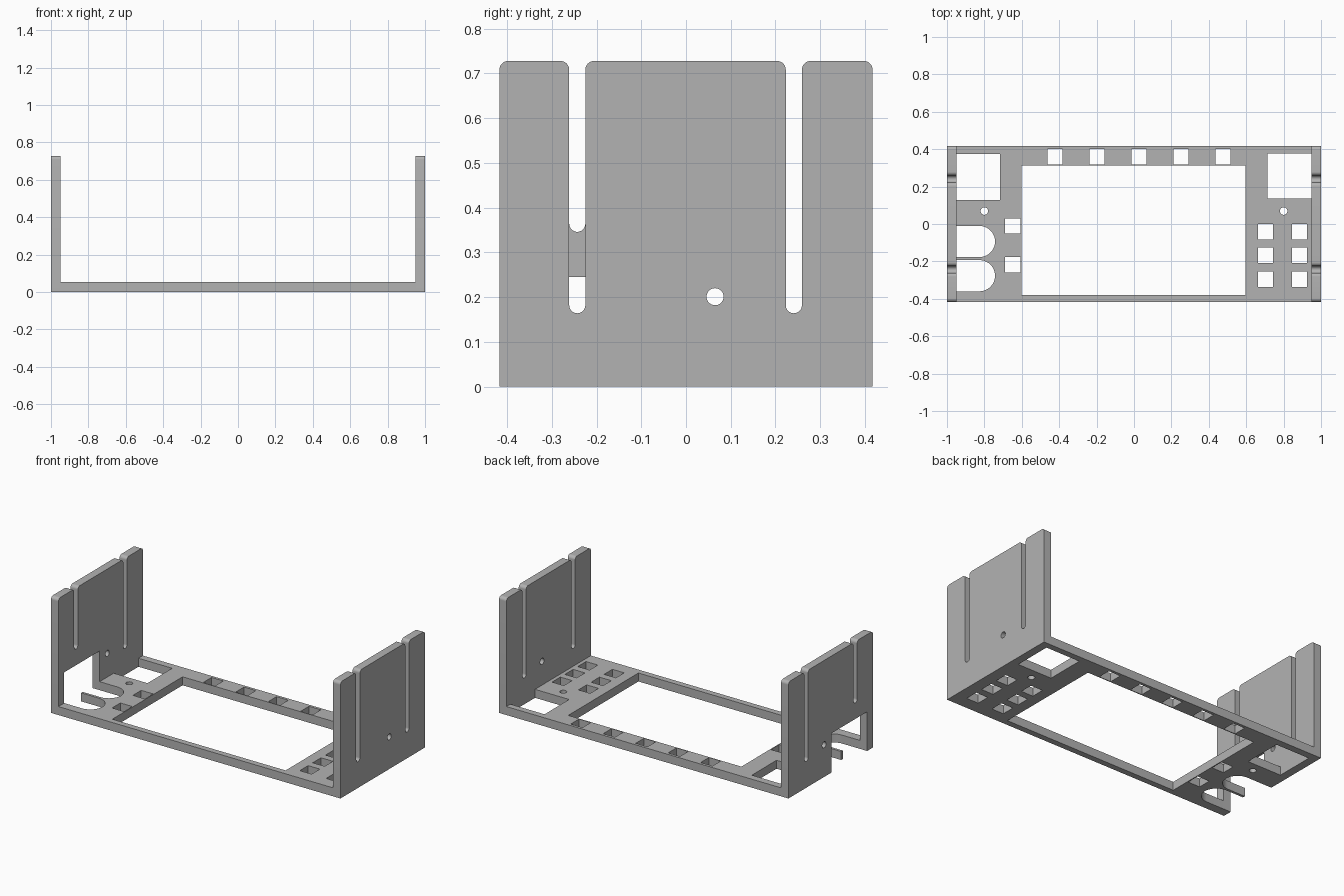
import bpy, bmesh, math
from mathutils import Matrix, Vector

cube = bpy.data.objects.get("Cube")
if cube:
    bpy.data.objects.remove(cube, do_unlink=True)

grey = bpy.data.materials.new("Grey plastic")
grey.use_nodes = True
COLOUR = (0.45, 0.45, 0.45, 1)
grey.diffuse_color = COLOUR
grey.node_tree.nodes["Principled BSDF"].inputs["Base Color"].default_value = COLOUR

HALF_DEPTH, HEIGHT = 0.417, 0.728
THICK, FLOOR = 0.051, 0.053
INNER = 1 - THICK


def rounded(corners, steps=10):
    """Closed outline from (x, y, radius) corners, each corner filleted."""
    out = []
    for i, (x, y, r) in enumerate(corners):
        p = Vector((x, y))
        if r == 0:
            out.append(p)
            continue
        a = (Vector(corners[i - 1][:2]) - p).normalized()
        b = (Vector(corners[(i + 1) % len(corners)][:2]) - p).normalized()
        # right-angled corners: the arc runs from p + a*r to p + b*r
        for k in range(steps + 1):
            t = math.pi / 2 * k / steps
            out.append(p + r * (a * (1 - math.sin(t)) + b * (1 - math.cos(t))))
    return [p for i, p in enumerate(out) if (p - out[i - 1]).length > 1e-5]


def box(x0, x1, y0, y1, r=0):
    return rounded([(x0, y0, r), (x1, y0, r), (x1, y1, r), (x0, y1, r)])


def disc(x, y, r):
    return box(x - r, x + r, y - r, y + r, r)


def plate(name, outlines, thickness, matrix):
    """Flat plate with holes, extruded evenly about its own plane."""
    curve = bpy.data.curves.new(name + "_profile", 'CURVE')
    curve.dimensions = '2D'
    curve.fill_mode = 'BOTH'
    curve.extrude = thickness / 2
    for pts in outlines:
        spline = curve.splines.new('POLY')
        spline.points.add(len(pts) - 1)
        for sp, p in zip(spline.points, pts):
            sp.co = (p.x, p.y, 0, 1)
        spline.use_cyclic_u = True
    temp = bpy.data.objects.new(name + "_profile", curve)
    mesh = bpy.data.meshes.new_from_object(temp)
    bpy.data.objects.remove(temp)
    bpy.data.curves.remove(curve)
    bm = bmesh.new()
    bm.from_mesh(mesh)
    bmesh.ops.remove_doubles(bm, verts=bm.verts, dist=1e-5)
    bmesh.ops.recalc_face_normals(bm, faces=bm.faces)
    bm.to_mesh(mesh)
    bm.free()
    mesh.transform(matrix)
    mesh.name = name
    mesh.materials.clear()
    mesh.materials.append(grey)
    obj = bpy.data.objects.new(name, mesh)
    bpy.context.collection.objects.link(obj)
    bpy.ops.object.select_all(action='DESELECT')
    obj.select_set(True)
    bpy.context.view_layer.objects.active = obj
    bpy.ops.object.shade_smooth_by_angle(angle=math.radians(30))
    return obj


# Floor: outline with notches beside the walls
def notch(x_edge, x_in, y_start, y_end, r=0):
    return [(x_edge, y_start, 0), (x_in, y_start, r), (x_in, y_end, r), (x_edge, y_end, 0)]


floor_outline = [(-INNER, -HALF_DEPTH, 0), (INNER, -HALF_DEPTH, 0)]
floor_outline += notch(INNER, 0.713, 0.135, 0.378)
floor_outline += [(INNER, HALF_DEPTH, 0), (-INNER, HALF_DEPTH, 0)]
floor_outline += notch(-INNER, -0.716, 0.373, 0.129)
for top, bottom in ((-0.01, -0.177), (-0.193, -0.36)):
    floor_outline += notch(-INNER, -0.743, top, bottom, (top - bottom) / 2)

# Floor: window, screw holes and square cable holes
holes = [box(-0.602, 0.595, -0.38, 0.313)]
holes += [disc(x, 0.069, 0.02) for x in (-0.8, 0.8)]
SQ = 0.041
centres = [(-0.422 + 0.2245 * i, 0.359) for i in range(5)]
centres += [(-0.649, y) for y in (-0.011, -0.217)]
centres += [(x, y) for x in (0.703, 0.885) for y in (-0.041, -0.167, -0.295)]
holes += [box(x - SQ, x + SQ, y - SQ, y + SQ) for x, y in centres]
plate("floor_panel", [rounded(floor_outline)] + holes, FLOOR,
      Matrix.Translation((0, 0, FLOOR / 2)))


# Side walls: two slots open at the top, one screw hole
def wall(name, x, front_slot_end, base):
    r, w = 0.02, 0.018
    pts = base + [(HALF_DEPTH, HEIGHT, r)]
    for y, end in ((0.241, 0.164), (-0.243, front_slot_end)):
        pts += [(y + w, HEIGHT, r), (y + w, end, w), (y - w, end, w), (y - w, HEIGHT, r)]
    pts += [(-HALF_DEPTH, HEIGHT, r)]
    # profile x -> world y, profile y -> world z, thickness -> world x
    turn = Matrix(((0, 0, 1, x), (1, 0, 0, 0), (0, 1, 0, 0), (0, 0, 0, 1)))
    plate(name, [rounded(pts), disc(0.065, 0.201, 0.019)], THICK, turn)


ends = [(-HALF_DEPTH, 0, 0), (HALF_DEPTH, 0, 0)]
opening = [(-0.36, 0, 0), (-0.36, 0.245, 0), (-0.01, 0.245, 0), (-0.01, 0, 0)]
wall("left_wall", 1 - THICK / 2, 0.164, ends)
wall("right_wall", THICK / 2 - 1, 0.346, ends[:1] + opening + ends[1:])
